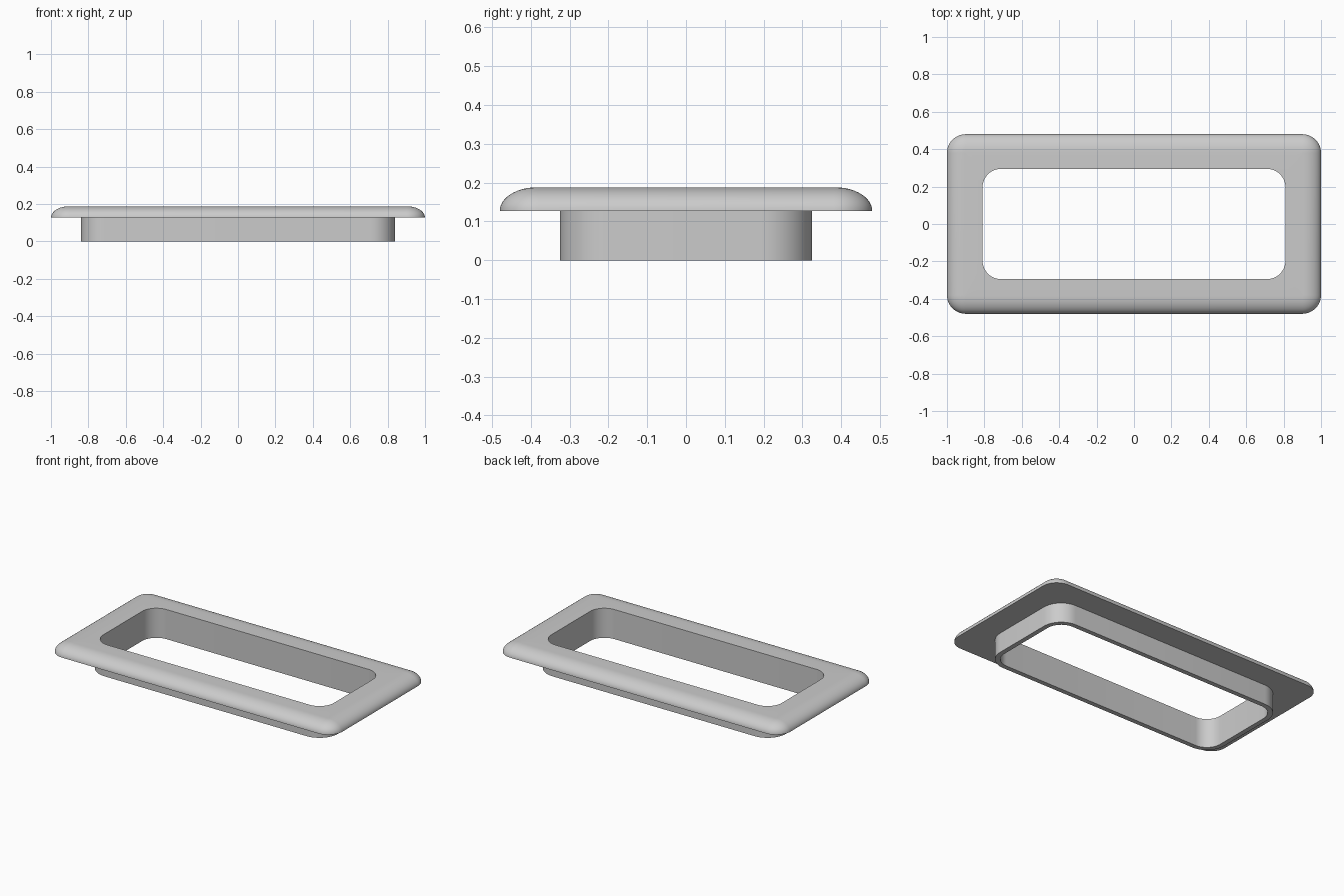
import bpy, bmesh
from math import sin, cos, pi, radians

cube = bpy.data.objects.get("Cube")
if cube:
    bpy.data.objects.remove(cube, do_unlink=True)

grey = bpy.data.materials.new("plain grey")
grey.use_nodes = True
colour = (0.6, 0.6, 0.6, 1)
grey.diffuse_color = colour
grey.node_tree.nodes["Principled BSDF"].inputs["Base Color"].default_value = colour

STEPS = 12  # segments per rounded corner and per edge curve


def rounded_rectangle(bm, hx, hy, radius, z):
    """Ring of vertices around a rectangle with rounded corners."""
    ring = []
    for i, (sx, sy) in enumerate([(1, 1), (-1, 1), (-1, -1), (1, -1)]):
        for k in range(STEPS + 1):
            a = (i + k / STEPS) * pi / 2
            ring.append(bm.verts.new((sx * (hx - radius) + radius * cos(a),
                                      sy * (hy - radius) + radius * sin(a), z)))
    return ring


# Sections: collar outside, flange underside, domed edge, flat top, opening
TOP, UNDER = 0.188, 0.127
DOME = 0.095
sections = [(0.84, 0.325, 0.13, 0), (0.84, 0.325, 0.13, UNDER)]
for k in range(STEPS + 1):
    a = k / STEPS * pi / 2
    inset = DOME * (1 - cos(a))
    sections.append((1 - inset, 0.48 - inset, 0.1 - inset,
                     UNDER + (TOP - UNDER) * sin(a)))
sections += [(0.81, 0.295, 0.1, TOP), (0.81, 0.295, 0.1, 0)]

# Loft the sections into one closed frame
bm = bmesh.new()
rings = [rounded_rectangle(bm, *s) for s in sections]
for i, ring in enumerate(rings):
    following = rings[(i + 1) % len(rings)]
    for j in range(len(ring)):
        n = (j + 1) % len(ring)
        bm.faces.new((ring[j], ring[n], following[n], following[j]))
bmesh.ops.recalc_face_normals(bm, faces=bm.faces)
mesh = bpy.data.meshes.new("flanged_frame")
bm.to_mesh(mesh)
bm.free()
mesh.materials.append(grey)
frame = bpy.data.objects.new("flanged_frame", mesh)
bpy.context.collection.objects.link(frame)

# Smooth curves, crisp rims
bpy.ops.object.select_all(action="DESELECT")
frame.select_set(True)
bpy.context.view_layer.objects.active = frame
bpy.ops.object.shade_smooth_by_angle(angle=radians(35))
